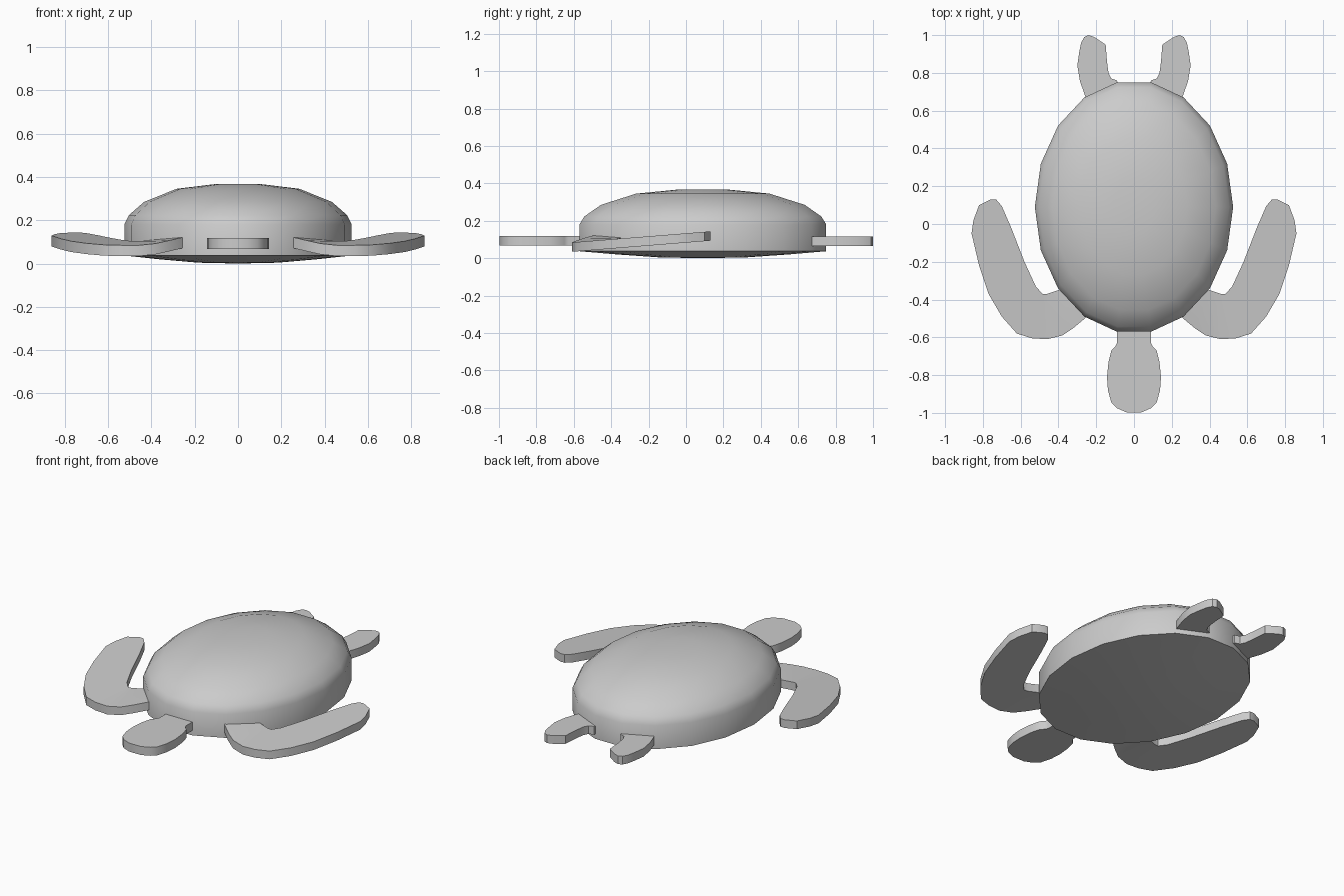
import bpy, bmesh
from math import sin, cos, radians

if "Cube" in bpy.data.objects:
    bpy.data.objects.remove(bpy.data.objects["Cube"])


def finish(bm, name, angle=35):
    bmesh.ops.recalc_face_normals(bm, faces=bm.faces)
    me = bpy.data.meshes.new(name)
    bm.to_mesh(me)
    bm.free()
    ob = bpy.data.objects.new(name, me)
    bpy.context.collection.objects.link(ob)
    bpy.ops.object.select_all(action='DESELECT')
    ob.select_set(True)
    bpy.context.view_layer.objects.active = ob
    bpy.ops.object.shade_smooth_by_angle(angle=radians(angle))
    return ob


def slab(name, outline, bottom, thickness, mirror=False):
    """Closed plate from an xy outline; bottom(x, y) gives its lower height."""
    bm = bmesh.new()
    low = [bm.verts.new((x, y, bottom(x, y))) for x, y in outline]
    top = [bm.verts.new((v.co.x, v.co.y, v.co.z + thickness)) for v in low]
    n = len(low)
    for i in range(n):
        j = (i + 1) % n
        bm.faces.new((low[i], low[j], top[j], top[i]))
    caps = [bm.faces.new(low[::-1]), bm.faces.new(top)]
    bmesh.ops.triangulate(bm, faces=caps)
    ob = finish(bm, name)
    if mirror:
        mod = ob.modifiers.new("Mirror", 'MIRROR')
        mod.use_mirror_merge = False
    return ob


# Shell: 18-sided elliptical rings, (scale, height) from belly to crown
SEG, RX, RY, CY = 18, 0.525, 0.67, 0.09
rings = [(0.35, 0.004), (0.7, 0.02), (1.0, 0.037), (1.0, 0.18), (0.96, 0.223),
         (0.825, 0.285), (0.54, 0.345), (0.215, 0.366)]
bm = bmesh.new()
loops = []
for s, z in rings:
    loops.append([bm.verts.new((RX * s * cos(radians(20 * i)),
                                CY + RY * s * sin(radians(20 * i)), z))
                  for i in range(SEG)])
for a, b in zip(loops, loops[1:]):
    for i in range(SEG):
        j = (i + 1) % SEG
        bm.faces.new((a[i], a[j], b[j], b[i]))
for ring, z in ((loops[0], 0.0), (loops[-1], 0.367)):
    centre = bm.verts.new((0, CY, z))
    for i in range(SEG):
        bm.faces.new((ring[i], ring[(i + 1) % SEG], centre))
finish(bm, "shell", 40)

# Front flippers: curved blades rising toward tip and root
front = [(.20, -.42), (.26, -.50), (.32, -.55), (.38, -.59), (.46, -.61), (.54, -.605),
         (.62, -.58), (.70, -.49), (.77, -.37), (.82, -.22), (.86, -.05), (.85, .02),
         (.82, .10), (.76, .13), (.73, .13), (.70, .095), (.65, -.02), (.58, -.20),
         (.52, -.33), (.485, -.37), (.46, -.37), (.40, -.35), (.30, -.33)]
slab("front_flippers", front,
     lambda x, y: 0.034 + 0.08 * (y + 0.61) + 0.17 * max(0, 0.42 - x), 0.05, True)

# Rear flippers
rear = [(.22, .60), (.26, .68), (.287, .76), (.30, .84), (.29, .91), (.28, .96),
        (.263, .99), (.24, 1.0), (.21, .99), (.15, .95), (.143, .86), (.135, .80),
        (.12, .77), (.09, .76), (.07, .66)]
slab("rear_flippers", rear, lambda x, y: 0.066, 0.05, True)

# Head with neck
half = [(.09, -.50), (.09, -.63), (.10, -.65), (.12, -.67), (.135, -.73), (.143, -.81),
        (.138, -.88), (.12, -.945), (.09, -.975), (.04, -.997)]
head = half + [(-x, y) for x, y in reversed(half)]
slab("head", head, lambda x, y: 0.067, 0.052)
